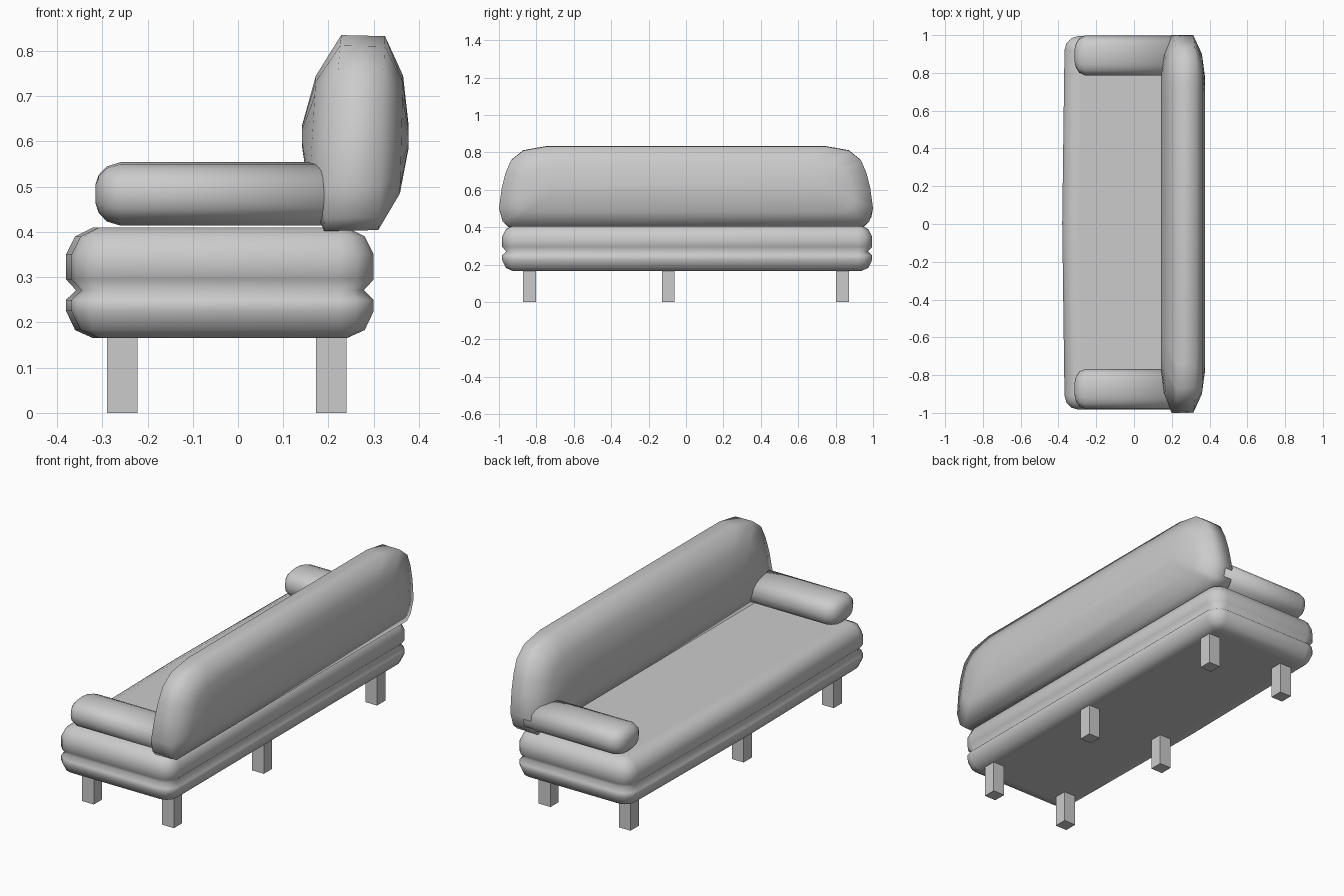
import bpy, bmesh
from math import sin, cos, pi, copysign

if "Cube" in bpy.data.objects:
    bpy.data.objects.remove(bpy.data.objects["Cube"])


def make(name, loops, smooth=True):
    """Skin a stack of equal-length closed loops and cap both ends."""
    bm = bmesh.new()
    rings = [[bm.verts.new(p) for p in loop] for loop in loops]
    n = len(rings[0])
    for a, b in zip(rings, rings[1:]):
        for i in range(n):
            j = (i + 1) % n
            bm.faces.new((a[i], a[j], b[j], b[i]))
    bm.faces.new(rings[0][::-1])
    bm.faces.new(rings[-1])
    bmesh.ops.recalc_face_normals(bm, faces=bm.faces[:])
    for f in bm.faces:
        f.smooth = smooth
    me = bpy.data.meshes.new(name)
    bm.to_mesh(me)
    bm.free()
    ob = bpy.data.objects.new(name, me)
    bpy.context.collection.objects.link(ob)
    return ob


# Seat: two stacked cushions sharing one rounded, slightly bowed footprint
def seat_loop(inset, z):
    x0, x1, y0, y1 = -0.368 + inset, 0.30 - inset, -0.983 + inset, 0.995 - inset
    r = max(0.075 - inset, 0.02)
    pts = []
    corners = [(x1 - r, y1 - r), (x0 + r, y1 - r), (x0 + r, y0 + r), (x1 - r, y0 + r)]
    for k, (cx, cy) in enumerate(corners):
        for s in range(4):
            a = (k + s / 3) * pi / 2
            pts.append((cx + r * cos(a), cy + r * sin(a), z))
        if k == 1:
            pts.append((x0 - 0.012, 0.005, z))
    return pts


seat_profile = [(0.09, 0.165), (0.06, 0.165), (0.02, 0.183), (0, 0.225), (0, 0.25),
                (0.022, 0.271), (0, 0.295), (0, 0.35), (0.02, 0.39), (0.06, 0.41), (0.09, 0.41)]
make("seat", [seat_loop(i, z) for i, z in seat_profile])

# Backrest: pillow swelling in front of and behind a rounded outline
half = [(0.95, 0.402), (0.98, 0.43), (1.0, 0.50), (0.985, 0.61), (0.965, 0.69),
        (0.935, 0.76), (0.87, 0.812), (0.74, 0.835)]
outline = half + [(-y, z) for y, z in reversed(half)]


def back_loop(y_inset, z_scale, x_low, x_high):
    pts = []
    for y, z in outline:
        u = (z - 0.402) / 0.433
        pts.append((x_low + (x_high - x_low) * u, y - copysign(y_inset, y),
                    0.61 + (z - 0.61) * z_scale))
    return pts


make("backrest", [back_loop(0.23, 0.12, 0.142, 0.142), back_loop(0.10, 0.6, 0.157, 0.172),
                  back_loop(0, 1, 0.19, 0.228), back_loop(0, 0.99, 0.31, 0.325),
                  back_loop(0.10, 0.6, 0.358, 0.365), back_loop(0.23, 0.12, 0.377, 0.377)])


# Armrests: oval bolsters with rounded front ends, tucked into the backrest
def arm_loop(x, s, cy):
    pts = []
    for i in range(16):
        a = 2 * pi * i / 16
        c, d = cos(a), sin(a)
        pts.append((x, cy + 0.105 * s * copysign(abs(c) ** 0.8, c),
                    0.484 + 0.07 * s * copysign(abs(d) ** 0.8, d)))
    return pts


for side, cy in (("left", 0.892), ("right", -0.873)):
    make(side + "_armrest", [arm_loop(x, s, cy) for x, s in
                             ((-0.315, 0.3), (-0.308, 0.6), (-0.29, 0.87), (-0.26, 1), (0.24, 1))])

# Legs: six square posts
for row, x in (("front", -0.256), ("back", 0.206)):
    for place, y in (("right", -0.837), ("middle", -0.095), ("left", 0.837)):
        h = 0.034
        square = [(x - h, y - h), (x + h, y - h), (x + h, y + h), (x - h, y + h)]
        make(f"{row}_{place}_leg", [[(a, b, z) for a, b in square] for z in (0, 0.18)], False)
